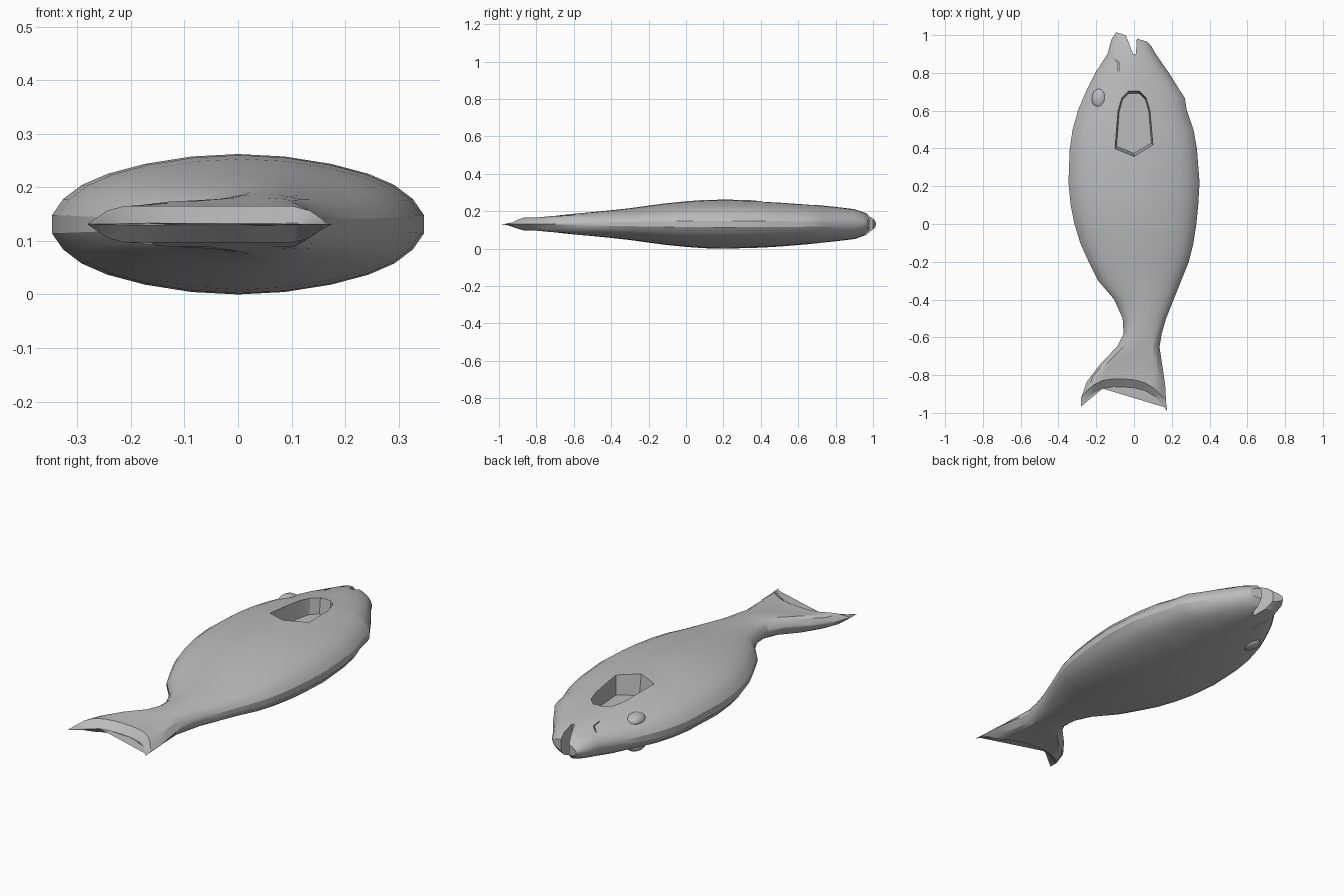
import bpy, bmesh, math

default_cube = bpy.data.objects.get("Cube")
if default_cube:
    bpy.data.objects.remove(default_cube, do_unlink=True)

MID = 0.131  # height of the plane the fish is mirrored about

# One plain grey for everything
grey = bpy.data.materials.new("plain grey")
grey.use_nodes = True
colour = (0.5, 0.5, 0.5, 1)
grey.diffuse_color = colour
grey.node_tree.nodes["Principled BSDF"].inputs["Base Color"].default_value = colour

# Body stations: y, belly x, back x, half thickness
stations = [
    (-.99, -.28, .175, .002), (-.945, -.28, .17, .034), (-.85, -.25, .165, .035),
    (-.75, -.18, .15, .042), (-.65, -.09, .135, .05), (-.58, -.055, .147, .057),
    (-.5, -.06, .17, .064), (-.4, -.105, .21, .074), (-.3, -.19, .25, .085),
    (-.2, -.24, .29, .099), (-.1, -.285, .315, .112), (0, -.315, .33, .122),
    (.1, -.335, .34, .129), (.22, -.347, .347, .131), (.4, -.34, .333, .126),
    (.5, -.325, .315, .12), (.6, -.297, .28, .112), (.67, -.268, .268, .106),
    (.72, -.245, .235, .1), (.8, -.205, .185, .092), (.9, -.14, .115, .08),
    (.96, -.12, .09, .06), (.99, -.095, .07, .03)]

# Half of the lens-shaped section: distance out, height
lens = [(1, .13), (.94, .36), (.84, .56), (.7, .72), (.5, .86), (.25, .965), (0, 1)]
upper = [(-u, z) for u, z in lens] + lens[-2::-1]
section = upper + [(u, -z) for u, z in reversed(upper)]


def clamp(v):
    return max(0.0, min(1.0, v))


def ring(y, left, right, thick):
    """Body section that turns into a bevelled slab toward the tail fin."""
    slab = clamp((-.5 - y) / .25)
    notch = clamp((-.68 - y) / .27)
    nose = clamp((y - .9) / .09)
    points = []
    for u, z in section:
        flat = math.copysign(min(1, (1 - abs(u)) / .22 + .02), z)
        height = z + (flat - z) * slab
        shift = notch * (.115 * (1 - abs(u) ** 3) + .012 * (1 - u))
        shift -= nose * .025 * u
        x = (left + right) / 2 + u * (right - left) / 2
        points.append((x, y + shift, MID + height * thick))
    return points


def make_object(name, bm):
    bmesh.ops.recalc_face_normals(bm, faces=bm.faces)
    mesh = bpy.data.meshes.new(name)
    bm.to_mesh(mesh)
    bm.free()
    mesh.materials.append(grey)
    obj = bpy.data.objects.new(name, mesh)
    bpy.context.collection.objects.link(obj)
    return obj


def loft(name, rings):
    bm = bmesh.new()
    loops = [[bm.verts.new(p) for p in r] for r in rings]
    n = len(loops[0])
    for a, b in zip(loops, loops[1:]):
        for i in range(n):
            j = (i + 1) % n
            bm.faces.new((a[i], a[j], b[j], b[i]))
    bm.faces.new(loops[0])
    bm.faces.new(loops[-1])
    return make_object(name, bm)


def select_only(obj):
    bpy.ops.object.select_all(action='DESELECT')
    obj.select_set(True)
    bpy.context.view_layer.objects.active = obj


def carve(target, cutter):
    cutter.hide_render = True
    mod = target.modifiers.new("carve", 'BOOLEAN')
    mod.operation = 'DIFFERENCE'
    mod.solver = 'EXACT'
    mod.object = cutter
    select_only(target)
    bpy.ops.object.modifier_apply(modifier=mod.name)
    bpy.data.objects.remove(cutter, do_unlink=True)


def smooth(obj, degrees):
    select_only(obj)
    bpy.ops.object.shade_smooth_by_angle(angle=math.radians(degrees))


body = loft("fish_body", [ring(*s) for s in stations])

# Pocket sunk in the upper flank, tapering toward its floor
half = [(.1, .42), (.085, .6), (.065, .67), (.03, .705)]
outline = [(0, .36)] + half + [(-x, y) for x, y in reversed(half)]
outline[-1] = (-.1, .4)


def pocket_ring(scale, z):
    return [(x * scale, .53 + (y - .53) * scale, z) for x, y in outline]


carve(body, loft("pocket_cutter", [pocket_ring(.92, .155), pocket_ring(1.04, .29)]))

# Open mouth splitting the two lips
mouth = [(-.055, 1.03), (-.005, .9), (.01, .9), (.018, 1.03)]
carve(body, loft("mouth_cutter", [[(x, y, z) for x, y in mouth] for z in (-.1, .4)]))

# Short jaw crease on each flank
crease = [(-.145, .9), (-.085, .855), (-.085, .81), (-.08, .81), (-.08, .857), (-.14, .905)]
for low, high in ((.19, .3), (-.05, .072)):
    carve(body, loft("crease_cutter", [[(x, y, z) for x, y in crease] for z in (low, high)]))

smooth(body, 24)

# Bulging eye on each flank
for name, side in (("upper_eye", 1), ("lower_eye", -1)):
    bm = bmesh.new()
    bmesh.ops.create_uvsphere(bm, u_segments=20, v_segments=12, radius=1)
    bmesh.ops.scale(bm, vec=(.042, .055, .03), verts=bm.verts)
    bmesh.ops.translate(bm, vec=(-.182, .662, MID + side * .063), verts=bm.verts)
    smooth(make_object(name, bm), 40)
